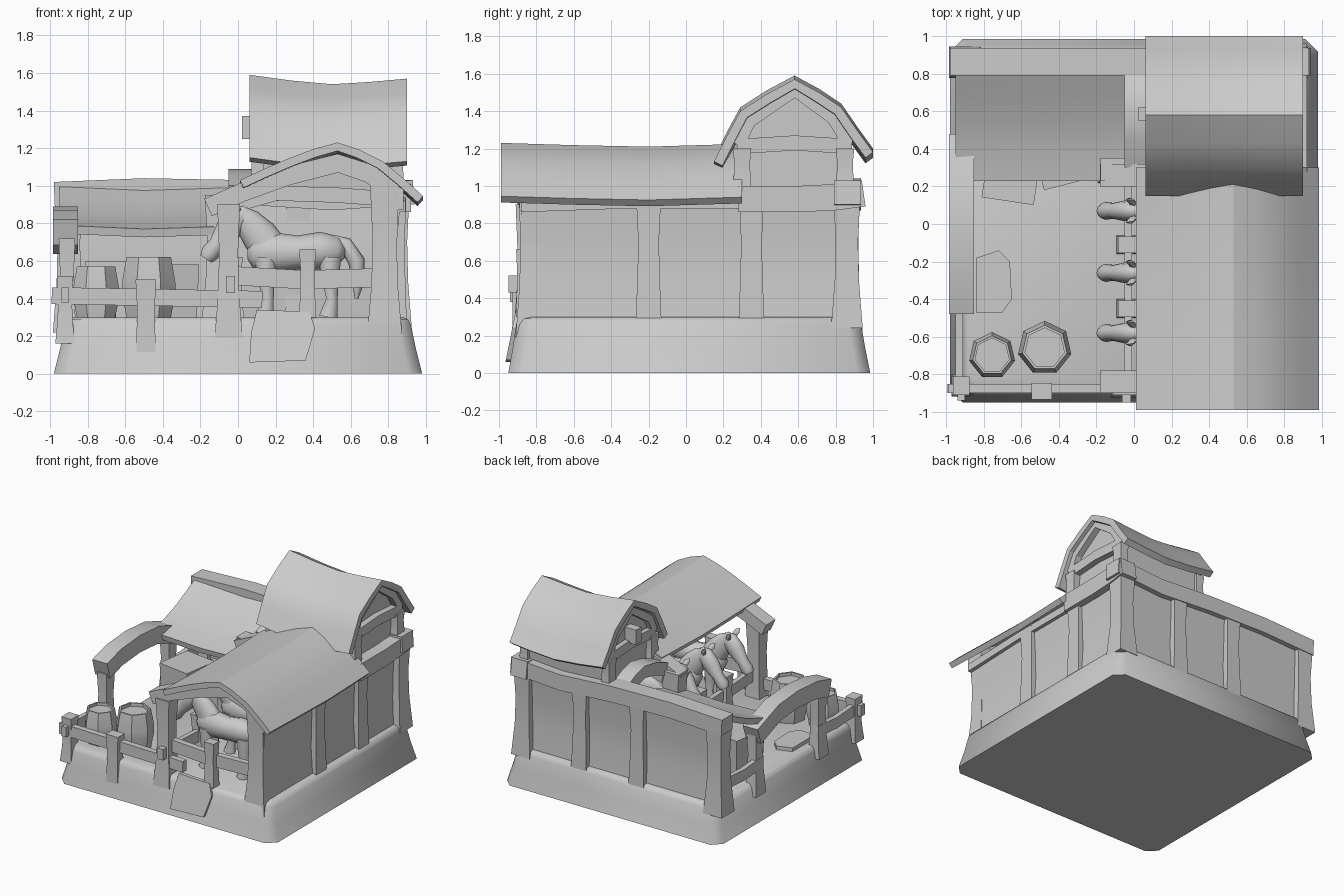
import bpy, bmesh, math
from mathutils import Vector


def loft(name, rings, angle=30):
    """Skin a list of equal-length point rings and cap both ends."""
    n = len(rings[0])
    verts = [tuple(p) for r in rings for p in r]
    faces = [list(range(n)), list(range(len(verts) - n, len(verts)))]
    for i in range(len(rings) - 1):
        for j in range(n):
            k = (j + 1) % n
            faces.append([i * n + j, i * n + k, (i + 1) * n + k, (i + 1) * n + j])
    me = bpy.data.meshes.new(name)
    me.from_pydata(verts, [], faces)
    bm = bmesh.new()
    bm.from_mesh(me)
    bmesh.ops.recalc_face_normals(bm, faces=bm.faces)
    bm.to_mesh(me)
    bm.free()
    for p in me.polygons:
        p.use_smooth = True
    me.set_sharp_from_angle(angle=math.radians(angle))
    ob = bpy.data.objects.new(name, me)
    bpy.context.collection.objects.link(ob)
    return ob


def rect(x, y, z, hx, hy):
    return [(x - hx, y - hy, z), (x + hx, y - hy, z), (x + hx, y + hy, z), (x - hx, y + hy, z)]


def box(name, x0, x1, y0, y1, z0, z1):
    cx, cy, hx, hy = (x0 + x1) / 2, (y0 + y1) / 2, (x1 - x0) / 2, (y1 - y0) / 2
    return loft(name, [rect(cx, cy, z0, hx, hy), rect(cx, cy, z1, hx, hy)])


def post(name, x, y, z0, z1, w, d, flare=1.3):
    """Chunky post, waisted in the middle."""
    h = z1 - z0
    return loft(name, [rect(x, y, z0 + h * t, w / 2 * s, d / 2 * s)
                       for t, s in ((0, flare), (0.35, 1.0), (0.65, 0.92), (1, 1.1))], 10)


def slab(name, prof, stations, th, axis='y'):
    """Bent plank: (u, z) top profile carried along an axis; stations are (position, sag)."""
    pts = [Vector(p) for p in prof]
    low = []
    for i, p in enumerate(pts):
        t = (pts[min(i + 1, len(pts) - 1)] - pts[max(i - 1, 0)]).normalized()
        low.append(p + Vector((t.y, -t.x)) * th)
    loop = pts + low[::-1]
    rings = [[(p.x, s, p.y + dz) if axis == 'y' else (s, p.x, p.y + dz) for p in loop]
             for s, dz in stations]
    return loft(name, rings)


# Base with chamfered corners and a rounded shoulder
def base_ring(z, s, c=0.07):
    x, y0, y1 = 0.98 - s, -0.95 + s * 0.7, 0.985 - s * 0.8
    return [(-x + c, y0, z), (x - c, y0, z), (x, y0 + c, z), (x, y1 - c, z),
            (x - c, y1, z), (-x + c, y1, z), (-x, y1 - c, z), (-x, y0 + c, z)]


loft('base', [base_ring(0, 0), base_ring(0.14, 0.035), base_ring(0.26, 0.06),
              base_ring(0.29, 0.075), base_ring(0.3, 0.1)], 50)

# Right and back walls, slightly pinched
for nm, a in (('right_wall', (0.835, 0.0, 0.03, 0.88)), ('back_wall', (0, 0.865, 0.88, 0.03))):
    x, y, hx, hy = a
    loft(nm, [rect(x - k * (hx < 0.1), y - k * (hy < 0.1), z, hx, hy)
              for z, k in ((0.28, 0), (0.5, 0.02), (0.7, 0.02), (0.92, 0))])
for i, y in enumerate((-0.2, 0.35)):
    post(f'right_wall_post_{i}', 0.84, y, 0.27, 0.93, 0.1, 0.12, 1.15)
for i, x in enumerate((-0.2, 0.32)):
    post(f'back_wall_post_{i}', x, 0.875, 0.27, 0.95, 0.12, 0.1, 1.15)

# Corner posts
post('front_right_post', 0.78, -0.83, 0.19, 1.0, 0.14, 0.12, 1.35)
box('front_right_post_cap', 0.71, 0.88, -0.89, -0.74, 0.87, 1.03)
post('front_left_post', -0.05, -0.85, 0.19, 0.9, 0.11, 0.11, 1.35)
post('back_right_post', 0.84, 0.86, 0.24, 0.95, 0.13, 0.13)
post('back_left_post', -0.9, 0.86, 0.22, 0.95, 0.13, 0.13)
post('inner_post', -0.1, 0.29, 0.3, 0.95, 0.14, 0.11)

# Eave beams
slab('right_eave_beam', [(-0.88, 0.92), (-0.3, 0.94), (0.3, 0.94)], [(0.8, 0), (0.89, 0)], 0.06, 'x')
slab('right_tower_beam', [(0.28, 1.0), (0.6, 1.0), (0.8, 1.01), (0.94, 1.03)],
     [(0.78, 0), (0.92, 0)], 0.14, 'x')
slab('back_beam', [(-0.98, 1.02), (-0.5, 1.04), (0.03, 1.03), (0.5, 1.0), (0.93, 1.03)],
     [(0.79, 0), (0.935, 0)], 0.13)

# Stable roof with arched frames beneath
slab('stable_roof', [(0.01, 1.03), (0.14, 1.09), (0.28, 1.15), (0.4, 1.195), (0.53, 1.23), (0.65, 1.19),
                     (0.77, 1.13), (0.88, 1.04), (0.985, 0.945)],
     [(-0.99, 0), (-0.6, -0.012), (-0.2, -0.02), (0.3, -0.005)], 0.045)
for i, y in enumerate((-0.9, 0.2)):
    slab(f'stable_arch_{i}', [(-0.18, 0.93), (0.0, 1.01), (0.25, 1.1), (0.53, 1.17),
                              (0.72, 1.11), (0.87, 1.01)], [(y, 0), (y + 0.12, 0)], 0.1)
slab('stable_tie_beam', [(-0.05, 0.93), (0.2, 1.0), (0.53, 0.99), (0.8, 0.97)], [(0.28, 0), (0.36, 0)], 0.08)

# Loft tower: body, gable trims, cross beams, gambrel roof
TOWER = [(0.15, 1.15), (0.22, 1.29), (0.29, 1.42), (0.43, 1.51), (0.58, 1.59),
         (0.71, 1.52), (0.83, 1.44), (0.92, 1.31), (1.0, 1.2)]
body = [(0.31, 0.92), (0.29, 1.22), (0.37, 1.38), (0.58, 1.49), (0.78, 1.38), (0.88, 1.22), (0.86, 0.92)]
loft('loft_body', [[(x, y, z) for y, z in body] for x in (0.12, 0.82)])
slab('loft_roof', TOWER, [(0.06, 0), (0.28, -0.03), (0.5, -0.05), (0.7, -0.038), (0.9, -0.02)], 0.05, 'x')
trim = [(0.58 + (y - 0.58) * 0.9, z - 0.06) for y, z in TOWER[1:-1]]
for nm, x in (('left', 0.08), ('right', 0.82)):
    slab(f'{nm}_gable_trim', trim, [(x, 0), (x + 0.05, 0)], 0.06, 'x')
    slab(f'{nm}_gable_beam', [(0.27, 1.25), (0.58, 1.27), (0.89, 1.25)], [(x, 0), (x + 0.05, 0)], 0.08, 'x')
    for j, y in enumerate((0.3, 0.85)):
        post(f'{nm}_loft_post_{j}', x + 0.025, y, 0.97, 1.2, 0.07, 0.09, 1.1)
box('hoist_beam', 0.02, 0.12, 0.55, 0.62, 1.25, 1.37)
slab('loft_side_arch', [(0.3, 1.0), (0.45, 1.06), (0.6, 1.09), (0.72, 1.06), (0.85, 1.0)],
     [(-0.05, 0), (0.08, 0)], 0.1, 'x')

# Lean-to roof and left-side arch
slab('lean_to_roof', [(0.23, 0.78), (0.38, 0.81), (0.53, 0.86), (0.68, 0.93), (0.84, 1.01)],
     [(-0.95, 0.01), (-0.5, -0.01), (-0.03, 0.005)], 0.045, 'x')
slab('left_arch', [(-0.48, 0.82), (-0.3, 0.87), (-0.05, 0.89), (0.2, 0.87), (0.48, 0.77)],
     [(-0.985, 0), (-0.85, 0)], 0.14, 'x')
post('left_arch_front_post', -0.91, -0.41, 0.2, 0.72, 0.08, 0.1)
post('left_arch_back_post', -0.91, 0.4, 0.2, 0.72, 0.08, 0.1)

# Pen fences
slab('front_pen_rail', [(-0.99, 0.46), (-0.4, 0.45), (0.13, 0.44)], [(-0.9, 0), (-0.85, 0)], 0.09)
slab('left_pen_rail', [(-0.9, 0.47), (-0.6, 0.45), (-0.36, 0.47)], [(-0.95, 0), (-0.91, 0)], 0.09, 'x')
slab('left_back_rail', [(0.36, 0.5), (0.6, 0.48), (0.86, 0.5)], [(-0.95, 0), (-0.91, 0)], 0.09, 'x')
post('pen_corner_post', -0.92, -0.86, 0.16, 0.52, 0.08, 0.09)
post('pen_front_post', -0.49, -0.89, 0.04, 0.5, 0.1, 0.08, 1.0)
box('rail_peg_left', -0.94, -0.9, -0.94, -0.88, 0.38, 0.46)
box('rail_peg_right', -0.065, -0.015, -0.95, -0.85, 0.43, 0.52)

# Stable gate, inner stall fence and boarding ramp
slab('gate_rail', [(0.0, 0.57), (0.35, 0.55), (0.72, 0.56)], [(-0.86, 0), (-0.81, 0)], 0.1)
post('gate_post', 0.37, -0.87, 0.3, 0.66, 0.08, 0.07, 1.1)
slab('stall_rail', [(-0.85, 0.52), (-0.3, 0.49), (0.3, 0.52)], [(-0.05, 0), (-0.01, 0)], 0.09, 'x')
for i, y in enumerate((-0.11, -0.45)):
    post(f'stall_post_{i}', -0.03, y, 0.28, 0.62, 0.1, 0.08)
ramp = [(0.06, 0.06), (0.36, 0.07), (0.41, 0.24), (0.38, 0.33), (0.1, 0.34), (0.07, 0.22)]
loft('ramp', [[(x, -0.965 + 0.2 * (z - 0.06) - d, z) for x, z in ramp] for d in (0, -0.03)])

# Hay patch and crates in the pen
patch = [(-0.84, -0.47), (-0.7, -0.47), (-0.65, -0.4), (-0.66, -0.2), (-0.72, -0.14), (-0.84, -0.18)]
loft('hay_patch', [[(x, y, z) for x, y in patch] for z in (0.29, 0.33)])
for i, (x, y, a, h) in enumerate(((-0.65, 0.27, -0.15, 0.6), (-0.38, 0.36, 0.25, 0.58))):
    ob = loft(f'crate_{i}', [rect(0, 0, 0.29, 0.13, 0.14), rect(0, 0, h, 0.14, 0.15)])
    ob.location, ob.rotation_euler = (x, y, 0), (0, 0, a)


# Seven-sided barrels with a recessed top
def barrel(name, x, y, r, h):
    rings = [[(x + r * s * math.sin(k * math.tau / 7), y + r * s * math.cos(k * math.tau / 7), 0.29 + h * t)
              for k in range(7)]
             for t, s in ((0, 0.82), (0.4, 1), (0.6, 1), (1, 0.84), (1, 0.74), (0.92, 0.74))]
    loft(name, rings)


barrel('small_barrel', -0.755, -0.7, 0.125, 0.28)
barrel('large_barrel', -0.475, -0.66, 0.145, 0.33)


# Horses: tubes of elliptical sections along a side-view path
def tube(name, y, secs, n=12):
    """secs: (x, z, half depth in the side plane, half width in y[, y shift])."""
    rings = []
    for i, s in enumerate(secs):
        a, b = secs[max(i - 1, 0)], secs[min(i + 1, len(secs) - 1)]
        t = Vector((b[0] - a[0], b[1] - a[1])).normalized()
        dy = s[4] if len(s) > 4 else 0
        rings.append([(s[0] - t.y * s[2] * math.cos(k * math.tau / n), y + dy + s[3] * math.sin(k * math.tau / n),
                       s[1] + t.x * s[2] * math.cos(k * math.tau / n)) for k in range(n)])
    return loft(name, rings, 50)


for i, y in enumerate((0.07, -0.26, -0.58)):
    tube(f'horse_body_{i}', y, [(0.05, 0.64, 0.03, 0.03), (0.08, 0.64, 0.085, 0.06), (0.17, 0.645, 0.11, 0.085),
                                (0.32, 0.645, 0.09, 0.085), (0.44, 0.655, 0.1, 0.09), (0.53, 0.65, 0.08, 0.07),
                                (0.57, 0.645, 0.03, 0.03)])
    tube(f'horse_neck_{i}', y, [(0.17, 0.66, 0.1, 0.07), (0.11, 0.74, 0.095, 0.06), (0.05, 0.81, 0.075, 0.05),
                                (0.01, 0.85, 0.05, 0.04)])
    tube(f'horse_head_{i}', y, [(0.05, 0.87, 0.03, 0.03), (0.01, 0.84, 0.065, 0.05), (-0.05, 0.77, 0.07, 0.055),
                                (-0.11, 0.69, 0.045, 0.042), (-0.15, 0.64, 0.05, 0.048), (-0.17, 0.61, 0.035, 0.035)])
    tube(f'horse_tail_{i}', y, [(0.5, 0.72, 0.02, 0.02), (0.57, 0.69, 0.04, 0.035), (0.63, 0.6, 0.045, 0.04),
                                (0.64, 0.48, 0.03, 0.03), (0.63, 0.4, 0.01, 0.01)], 8)
    for s in (-1, 1):
        for nm, x in (('front', 0.15), ('hind', 0.49)):
            tube(f'horse_{nm}_leg_{i}_{s}', y, [(x, 0.62, 0.06, 0.04, s * 0.045), (x, 0.5, 0.045, 0.035, s * 0.05),
                                                (x + 0.01, 0.4, 0.03, 0.025, s * 0.05),
                                                (x - 0.01, 0.3, 0.05, 0.038, s * 0.05)], 8)
        tube(f'horse_ear_{i}_{s}', y, [(0.0, 0.86, 0.02, 0.018, s * 0.035), (-0.02, 0.895, 0.022, 0.015, s * 0.055),
                                       (-0.04, 0.92, 0.003, 0.003, s * 0.06)], 6)
